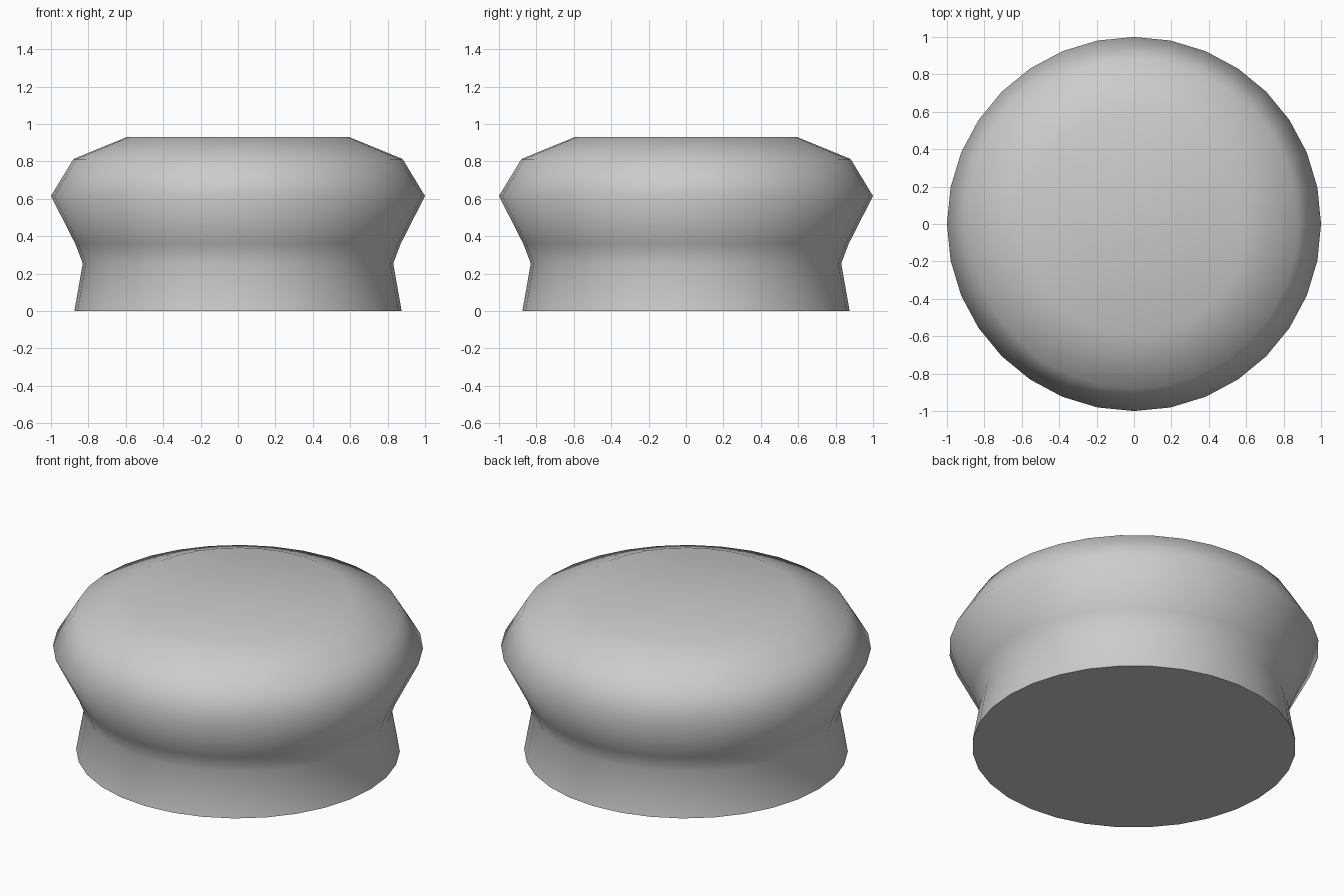
import bpy, bmesh
from math import radians, sin, cos, tau

if "Cube" in bpy.data.objects:
    bpy.data.objects.remove(bpy.data.objects["Cube"])

SEGMENTS = 32
# Profile (radius, height) from base rim to the edge of the flat top
PROFILE = [(0.875, 0.0), (0.83, 0.255), (0.87, 0.36),
           (1.0, 0.615), (0.88, 0.813), (0.595, 0.93)]

# Knob body: lathe the profile and close both ends
bm = bmesh.new()
rings = [[bm.verts.new((r * cos(tau * i / SEGMENTS), r * sin(tau * i / SEGMENTS), z))
          for i in range(SEGMENTS)] for r, z in PROFILE]
for low, high in zip(rings, rings[1:]):
    for i in range(SEGMENTS):
        j = (i + 1) % SEGMENTS
        bm.faces.new((low[i], low[j], high[j], high[i]))
bm.faces.new(rings[0][::-1])
bm.faces.new(rings[-1])

mesh = bpy.data.meshes.new("knob_body")
bm.to_mesh(mesh)
bm.free()
knob = bpy.data.objects.new("knob_body", mesh)
bpy.context.collection.objects.link(knob)

# Smooth sides and top, crisp base rim
bpy.context.view_layer.objects.active = knob
knob.select_set(True)
bpy.ops.object.shade_smooth_by_angle(angle=radians(70))
